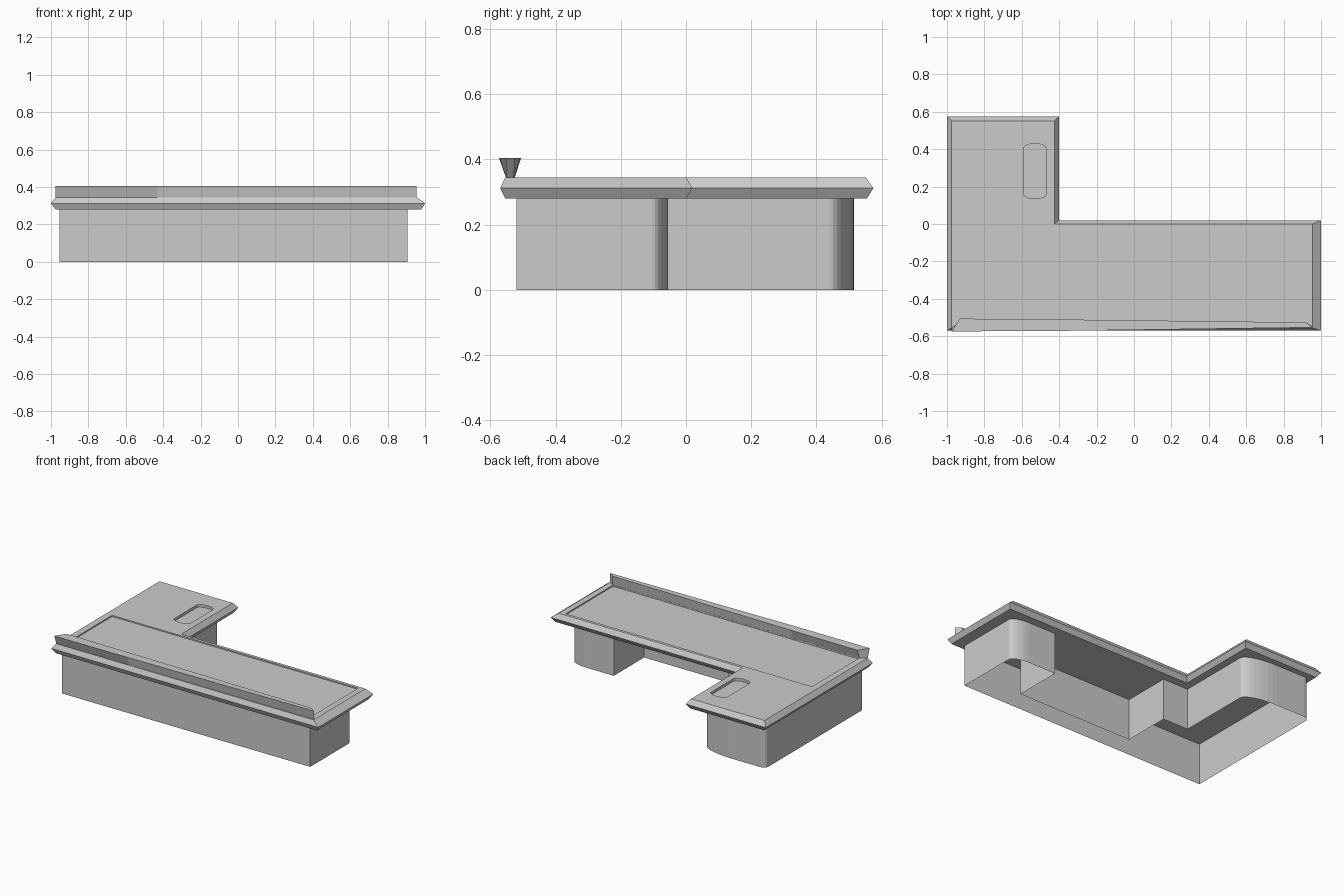
import bpy, math

if "Cube" in bpy.data.objects:
    bpy.data.objects.remove(bpy.data.objects["Cube"])


def mesh_object(name, verts, faces):
    me = bpy.data.meshes.new(name)
    me.from_pydata(verts, [], faces)
    me.update()
    ob = bpy.data.objects.new(name, me)
    bpy.context.collection.objects.link(ob)
    return ob


def loft(name, rings, caps=True):
    # rings: list of (outline, z), outlines counter-clockwise
    n = len(rings[0][0])
    verts = [(x, y, z) for outline, z in rings for x, y in outline]
    faces = [(r * n + i, r * n + (i + 1) % n, (r + 1) * n + (i + 1) % n, (r + 1) * n + i)
             for r in range(len(rings) - 1) for i in range(n)]
    if caps:
        faces += [tuple(reversed(range(n))), tuple(range((len(rings) - 1) * n, len(rings) * n))]
    return mesh_object(name, verts, faces)


def arc(cx, cy, rx, ry, a0, a1, steps):
    return [(cx + rx * math.cos(math.radians(a0 + (a1 - a0) * i / steps)),
             cy + ry * math.sin(math.radians(a0 + (a1 - a0) * i / steps)))
            for i in range(steps + 1)]


def l_shape(left, front, right, notch_y, notch_x, back):
    return [(left, front), (right, front), (right, notch_y),
            (notch_x, notch_y), (notch_x, back), (left, back)]


# Countertop: L-shaped slab with a pointed edge
top = loft("countertop", [
    (l_shape(-0.975, -0.555, 0.98, 0.0, -0.42, 0.555), 0.28),
    (l_shape(-1.0, -0.57, 1.0, 0.02, -0.4, 0.575), 0.312),
    (l_shape(-0.975, -0.555, 0.955, 0.0, -0.425, 0.552), 0.345)])

# Shallow recesses in the worktop
panel = [(-0.93, -0.525), (0.915, -0.525), (0.915, -0.02), (-0.93, -0.02)]
tray = (arc(-0.53, 0.405, 0.06, 0.025, 0, 180, 8) +
        arc(-0.53, 0.16, 0.06, 0.025, 180, 360, 8))
for name, outline, depth in (("panel_cutter", panel, 0.008), ("tray_cutter", tray, 0.018)):
    cutter = loft(name, [(outline, 0.345 - depth), (outline, 0.38)])
    cutter.hide_render = True
    mod = top.modifiers.new(name, 'BOOLEAN')
    mod.operation = 'DIFFERENCE'
    mod.solver = 'EXACT'
    mod.object = cutter
    bpy.context.view_layer.objects.active = top
    bpy.ops.object.modifier_apply(modifier=name)
    bpy.data.objects.remove(cutter)

# Base: open-bottomed wall with a kneehole and rounded rear corners
base = [(-0.955, -0.52), (0.905, -0.52)]
base += arc(0.78, -0.105, 0.125, 0.05, 0, 90, 8)
base += [(0.58, -0.055), (0.58, -0.38), (-0.28, -0.38), (-0.28, -0.055), (-0.47, -0.055)]
base += arc(-0.70, 0.44, 0.23, 0.075, 0, 90, 10)
base += arc(-0.92, 0.48, 0.035, 0.035, 90, 180, 4)
loft("base_wall", [(base, 0.0), (base, 0.28)], caps=False)

# Front rail: flared upward, leaning slightly inward to the right
foot = [(-0.975, -0.55), (-0.43, -0.55), (0.955, -0.55),
        (0.92, -0.528), (-0.43, -0.528), (-0.93, -0.528)]
lip = [(-0.975, -0.574), (-0.43, -0.572), (0.955, -0.553),
       (0.92, -0.526), (-0.43, -0.51), (-0.93, -0.506)]
loft("front_rail", [(foot, 0.337), (lip, 0.405)])
